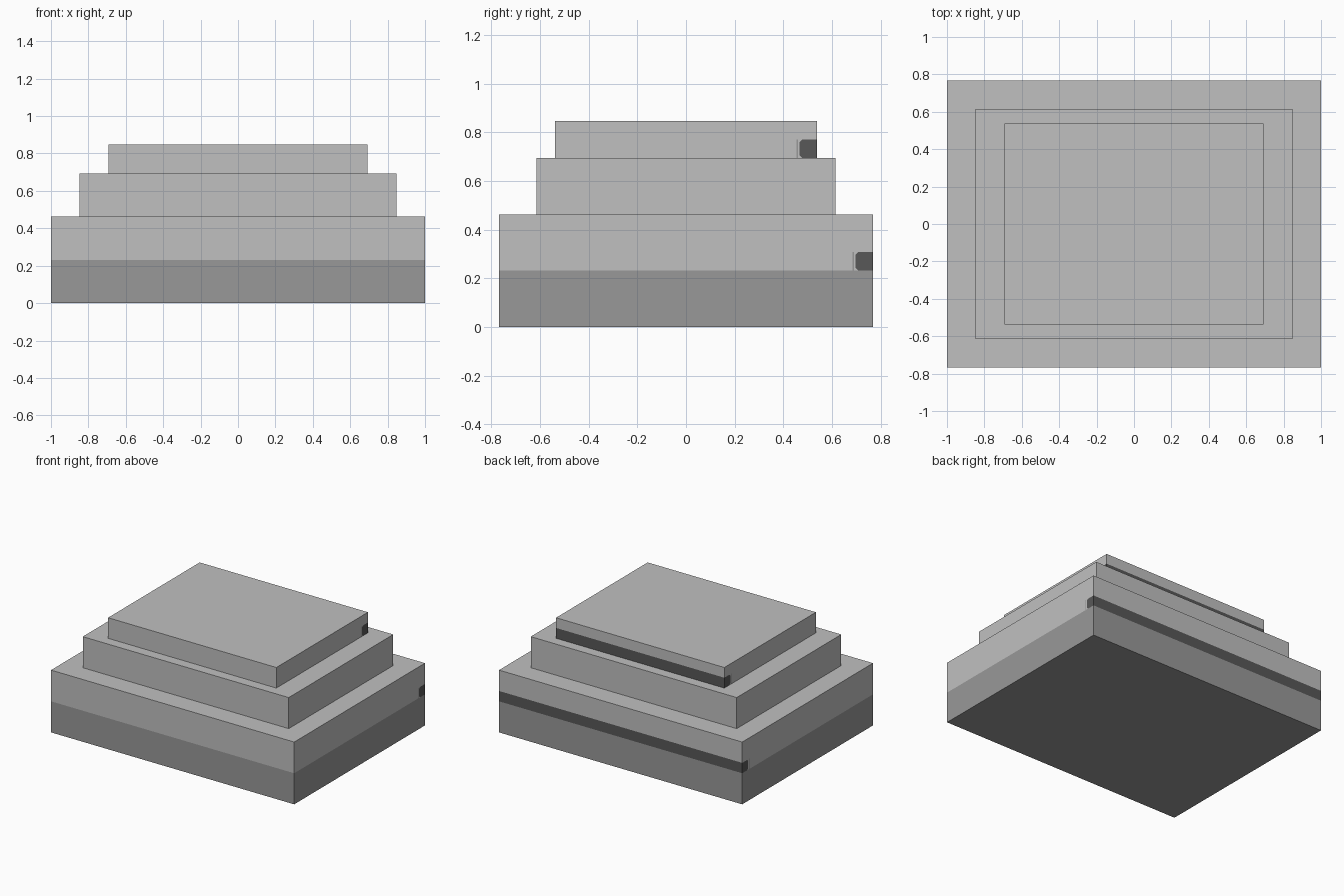
import bpy, bmesh
from mathutils import Vector

cube = bpy.data.objects.get("Cube")
if cube:
    bpy.data.objects.remove(cube, do_unlink=True)


def material(name, srgb):
    v = ((srgb / 255 + 0.055) / 1.055) ** 2.4
    m = bpy.data.materials.new(name)
    m.use_nodes = True
    m.diffuse_color = (v, v, v, 1)
    m.node_tree.nodes["Principled BSDF"].inputs["Base Color"].default_value = (v, v, v, 1)
    return m


MATS = [material("light grey", 192), material("mid grey", 153), material("dark grey", 88)]
LIGHT, MID, DARK = range(3)
BAND_H, WRAP, CLIP, LINE = 0.077, 0.071, 0.012, 0.006


def tier(name, hx, hy, z0, z1, band=None, base=None):
    """Box tier; band = bottom of the dark strip wrapping the back, base = top of the mid grey part."""
    bm = bmesh.new()
    bmesh.ops.create_cube(bm, size=1)
    for v in bm.verts:
        v.co = Vector((v.co.x * 2 * hx, v.co.y * 2 * hy, z0 + (v.co.z + 0.5) * (z1 - z0)))

    def cut(co, no):
        bmesh.ops.bisect_plane(bm, geom=bm.verts[:] + bm.edges[:] + bm.faces[:],
                               dist=1e-5, plane_co=co, plane_no=no)

    if base is not None:
        cut((0, 0, base), (0, 0, 1))
    if band is not None:
        top, front = band + BAND_H, hy - WRAP
        # strip borders, with clipped front corners and a thin line ahead of it
        if band > z0:
            cut((0, 0, band), (0, 0, 1))
        cut((0, 0, top), (0, 0, 1))
        for y in (front, front - LINE, front - 2 * LINE):
            cut((0, y, 0), (0, 1, 0))
        cut((0, front + CLIP, top), (0, 1, -1))
        cut((0, front + CLIP, band), (0, 1, 1))

    for f in bm.faces:
        c = f.calc_center_median()
        if base is not None and c.z < base:
            f.material_index = MID
        elif band is not None and abs(f.normal.z) < 0.5 and band < c.z < top:
            dy = c.y - front
            if dy > 0 and dy + top - c.z > CLIP and dy + c.z - band > CLIP:
                f.material_index = DARK
            elif -2 * LINE < dy < -LINE:
                f.material_index = MID

    mesh = bpy.data.meshes.new(name)
    bm.to_mesh(mesh)
    bm.free()
    for m in MATS:
        mesh.materials.append(m)
    bpy.context.collection.objects.link(bpy.data.objects.new(name, mesh))


# three stacked tiers
tier("lower_tier", 1.0, 0.768, 0.0, 0.463, band=0.231, base=0.231)
tier("middle_tier", 0.847, 0.614, 0.463, 0.694)
tier("upper_tier", 0.692, 0.538, 0.694, 0.847, band=0.694)
